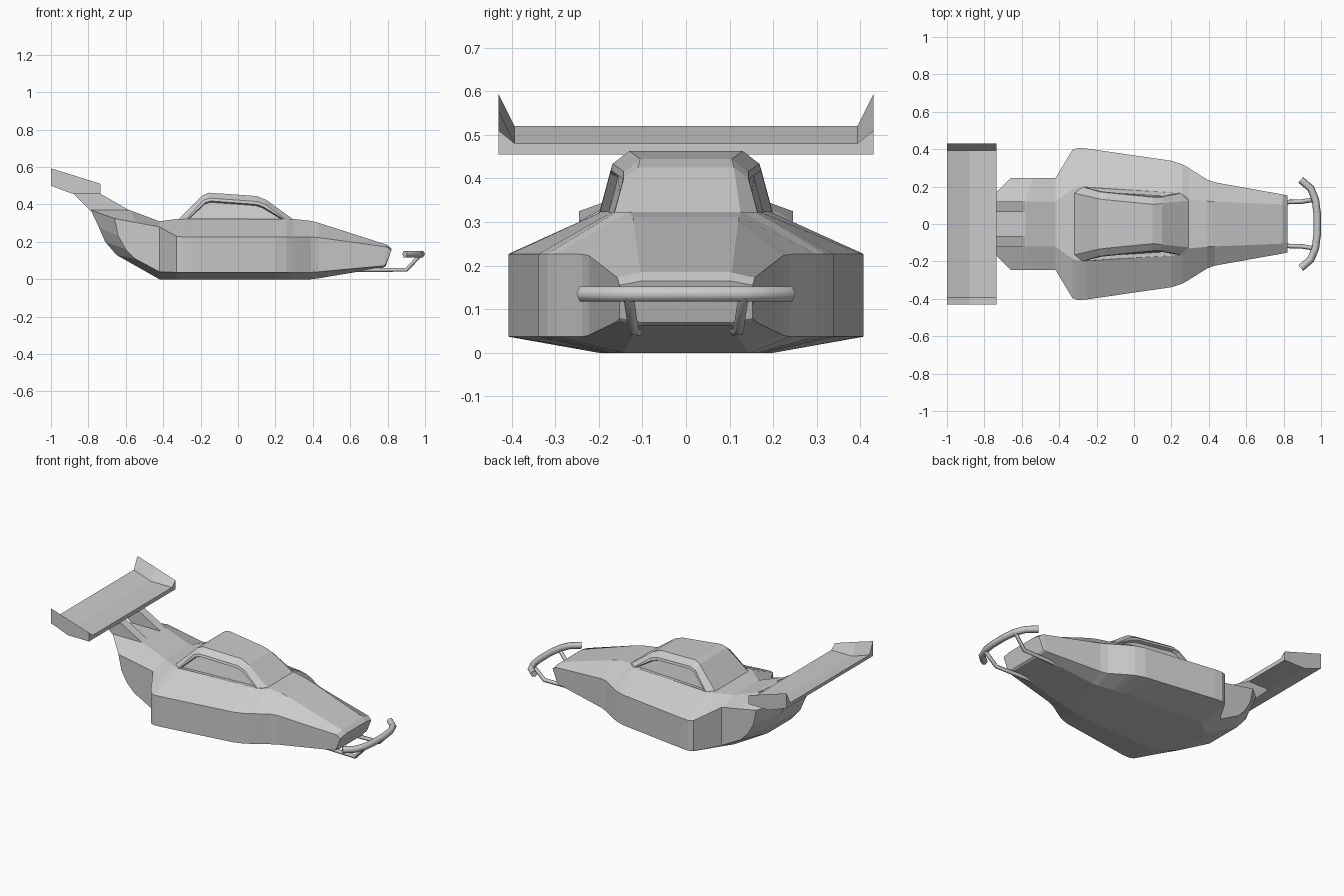
import bpy, bmesh

if "Cube" in bpy.data.objects:
    bpy.data.objects.remove(bpy.data.objects["Cube"])


def loft(name, rings, recess=None):
    """Skin equal-length rings of points, cap both ends, optionally recess the caps."""
    bm = bmesh.new()
    vs = [[bm.verts.new(p) for p in r] for r in rings]
    n = len(vs[0])
    for a, b in zip(vs, vs[1:]):
        for i in range(n):
            j = (i + 1) % n
            bm.faces.new((a[i], a[j], b[j], b[i]))
    caps = [bm.faces.new(vs[0]), bm.faces.new(vs[-1])]
    bmesh.ops.recalc_face_normals(bm, faces=bm.faces)
    if recess:
        bmesh.ops.inset_individual(bm, faces=caps, thickness=recess[0], depth=0)
        bmesh.ops.inset_individual(bm, faces=caps, thickness=0.002, depth=-recess[1])
    me = bpy.data.meshes.new(name)
    bm.to_mesh(me)
    bm.free()
    ob = bpy.data.objects.new(name, me)
    bpy.context.collection.objects.link(ob)
    return ob


def tube(name, pts, r):
    """Six-sided tube along a path."""
    cu = bpy.data.curves.new(name, 'CURVE')
    cu.dimensions = '3D'
    cu.bevel_depth, cu.bevel_resolution, cu.use_fill_caps = r, 1, True
    sp = cu.splines.new('POLY')
    sp.points.add(len(pts) - 1)
    for q, p in zip(sp.points, pts):
        q.co = (*p, 1)
    ob = bpy.data.objects.new(name, cu)
    bpy.context.collection.objects.link(ob)


def slice_y(pts, y):
    return [(x, y, z) for x, z in pts]


# main body: x, x of underside, bottom half width, bottom z, side half width,
# side lower z, side upper z, deck half width, deck z
stations = [
    (-.42, -.42, .12, 0, .245, .04, .28, .12, .31),
    (-.33, -.33, .19, 0, .395, .037, .23, .185, .322),
    (-.30, -.30, .20, 0, .407, .037, .227, .195, .323),
    (-.25, -.25, .20, 0, .403, .037, .227, .195, .323),
    (.20, .20, .18, 0, .338, .037, .227, .17, .323),
    (.26, .26, .17, 0, .318, .037, .227, .16, .323),
    (.295, .295, .165, 0, .298, .037, .227, .13, .323),
    (.39, .39, .145, 0, .238, .037, .226, .122, .312),
    (.43, .43, .14, .005, .223, .04, .223, .12, .302),
    (.795, .78, .105, .063, .158, .072, .173, .105, .185),
    (.82, .79, .10, .07, .153, .08, .155, .10, .165),
]
rings = []
for x, xb, yb, zb, w, z1, z2, t, z3 in stations:
    half = [(xb, yb, zb), (xb, w, z1), (x, w, z2), (x, t, z3)]
    rings.append(half + [(a, -b, c) for a, b, c in reversed(half)])
loft("body_shell", rings)

# rear hull with curved tail and chamfered corners
mid = [(-.42, 0), (-.42, .31), (-.58, .37), (-.787, .37), (-.745, .28), (-.71, .2), (-.65, .13)]
side = [(-.42, .04), (-.42, .28), (-.54, .302), (-.66, .325), (-.64, .23), (-.6, .16), (-.55, .11)]
loft("rear_hull", [slice_y(side, -.245), slice_y(mid, -.12),
                   slice_y(mid, .12), slice_y(side, .245)])

# canopy with recessed side windows
roof = [(-.32, .165, .32), (-.19, .135, .448), (-.155, .13, .463),
        (.1, .105, .445), (.15, .11, .425), (.295, .125, .32)]
frame = [(-.28, .2, .318), (-.185, .172, .422), (-.15, .168, .434),
         (.1, .143, .416), (.145, .143, .4), (.255, .165, .318)]


def flip(pts):
    return [(x, -y, z) for x, y, z in pts]


loft("canopy", [flip(frame), flip(roof), roof, frame], recess=(.016, .02))

# rear wing with wedge-shaped end plates
plate = [(-.735, .455), (-.88, .455), (-1, .5), (-1, .52), (-.88, .48), (-.735, .48)]
tip = plate[:3] + [(-1, .593), (-.88, .556), (-.735, .51)]
loft("rear_wing", [slice_y(tip, -.43), slice_y(plate, -.393),
                   slice_y(plate, .393), slice_y(tip, .43)])

# wing struts
strut = [(-.787, .365), (-.58, .368), (-.735, .457), (-.88, .457)]
for s, label in ((1, "left"), (-1, "right")):
    loft(label + "_wing_strut", [slice_y(strut, s * .065), slice_y(strut, s * .12)])
    # bumper brackets
    tube(label + "_bumper_bracket",
         [(.6, s * .11, .05), (.9, s * .12, .05), (.975, s * .132, .13)], .012)

# front bumper bar
arc = [(.892, .236), (.945, .19), (.97, .13), (.98, .05)]
tube("front_bumper", [(x, y, .135) for x, y in arc]
     + [(x, -y, .135) for x, y in reversed(arc)], .02)
